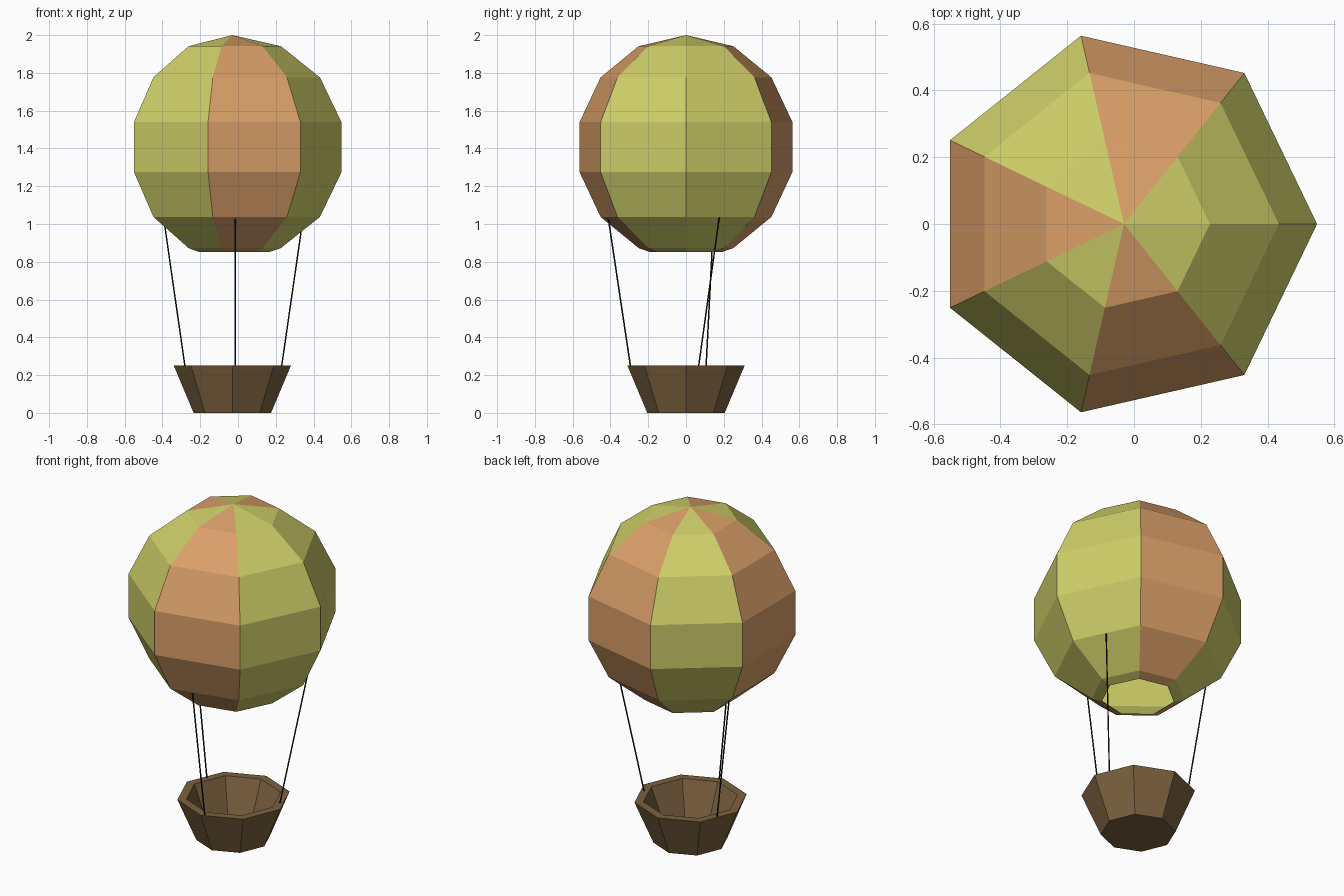
import bpy, bmesh
from math import sin, cos, pi
from mathutils import Vector

if "Cube" in bpy.data.objects:
    bpy.data.objects.remove(bpy.data.objects["Cube"])

AXIS_X = -0.03


def material(name, rgb):
    m = bpy.data.materials.new(name)
    m.diffuse_color = (*rgb, 1)
    m.use_nodes = True
    m.node_tree.nodes["Principled BSDF"].inputs["Base Color"].default_value = m.diffuse_color
    return m


def lathe(name, profile, sides, mats, pick=lambda k: 0):
    """Flat-faced revolve of (radius, z) points; radius 0 becomes a pole."""
    bm = bmesh.new()
    rings = []
    for r, z in profile:
        if r == 0:
            rings.append([bm.verts.new((AXIS_X, 0, z))] * sides)
        else:
            rings.append([bm.verts.new((AXIS_X + r * cos(2 * pi * k / sides),
                                        r * sin(2 * pi * k / sides), z))
                          for k in range(sides)])
    for a, b in zip(rings, rings[1:]):
        for k in range(sides):
            n = (k + 1) % sides
            loop = list(dict.fromkeys((a[k], a[n], b[n], b[k])))
            bm.faces.new(loop).material_index = pick(k)
    me = bpy.data.meshes.new(name)
    bm.to_mesh(me)
    bm.free()
    for m in mats:
        me.materials.append(m)
    ob = bpy.data.objects.new(name, me)
    bpy.context.collection.objects.link(ob)
    return ob


yellow = material("yellow_cloth", (0.62, 0.62, 0.14))
orange = material("orange_cloth", (0.70, 0.35, 0.14))
wicker = material("wicker", (0.20, 0.12, 0.05))
dark = material("dark_rope", (0.012, 0.012, 0.012))

# Balloon envelope: seven gores, open mouth at the bottom
R, CZ = 0.593, 1.407
profile = [(0.2, 0.853)]
profile += [(R * sin(pi * i / 7), CZ + R * cos(pi * i / 7)) for i in range(6, 0, -1)]
profile += [(0, CZ + R)]
lathe("envelope", profile, 7, [yellow, orange], lambda k: k % 2)

# Basket: hollow octagonal tub with a flat rim
lathe("basket", [(0, 0), (0.205, 0), (0.31, 0.25), (0.26, 0.25),
                 (0.175, 0.04), (0, 0.04)], 8, [wicker])

# Ropes from the basket rim to the envelope
ropes = [((-0.28, 0.106, 0.24), (-0.394, 0.147, 1.035)),
         ((-0.015, -0.293, 0.24), (-0.015, -0.412, 1.035)),
         ((0.23, 0.066, 0.24), (0.345, 0.176, 1.035))]
for i, (lo, hi) in enumerate(ropes, 1):
    lo, hi = Vector(lo), Vector(hi)
    bpy.ops.mesh.primitive_cylinder_add(vertices=6, radius=0.004,
                                        depth=(hi - lo).length, location=(lo + hi) / 2)
    ob = bpy.context.object
    ob.name = f"rope_{i}"
    ob.rotation_euler = (hi - lo).to_track_quat('Z', 'Y').to_euler()
    ob.data.materials.append(dark)
